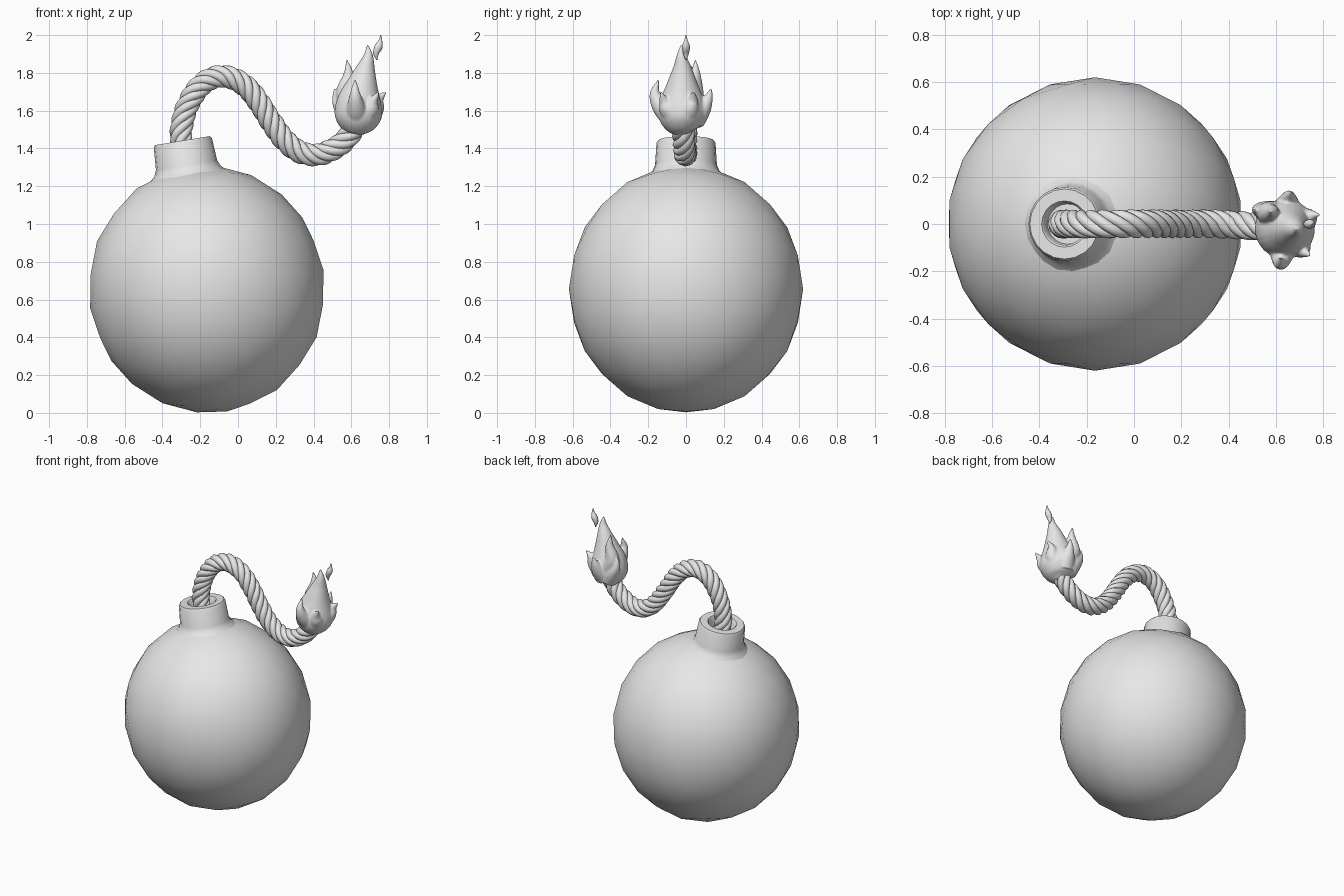
import bpy, bmesh, math
from mathutils import Vector, Matrix

cube = bpy.data.objects.get("Cube")
if cube:
    bpy.data.objects.remove(cube, do_unlink=True)

grey = bpy.data.materials.new("plain_grey")
grey.use_nodes = True
grey.diffuse_color = (0.8, 0.8, 0.8, 1)
grey.node_tree.nodes["Principled BSDF"].inputs["Base Color"].default_value = (0.8, 0.8, 0.8, 1)


def finish(name, bm, sharp=40):
    """Turn a bmesh into a smooth shaded object with sharp creases."""
    bmesh.ops.recalc_face_normals(bm, faces=bm.faces)
    mesh = bpy.data.meshes.new(name)
    bm.to_mesh(mesh)
    bm.free()
    mesh.materials.append(grey)
    for p in mesh.polygons:
        p.use_smooth = True
    mesh.set_sharp_from_angle(angle=math.radians(sharp))
    obj = bpy.data.objects.new(name, mesh)
    bpy.context.collection.objects.link(obj)
    return obj


def spline(points, steps):
    """Smooth path through points of any dimension."""
    pts = [Vector(p) for p in points]
    pts = [2 * pts[0] - pts[1]] + pts + [2 * pts[-1] - pts[-2]]
    out = []
    for a, b, c, d in zip(pts, pts[1:], pts[2:], pts[3:]):
        for i in range(steps):
            t = i / steps
            out.append((2 * b + (c - a) * t + (2 * a - 5 * b + 4 * c - d) * t * t
                        + (3 * b - a - 3 * c + d) * t ** 3) / 2)
    return out + [pts[-2]]


def sweep(bm, path, radii, sides):
    """Closed tube of varying radius along a path."""
    normal, rings = None, []
    for i, p in enumerate(path):
        tangent = (path[min(i + 1, len(path) - 1)] - path[max(i - 1, 0)]).normalized()
        if normal is None:
            normal = tangent.orthogonal()
        normal = (normal - tangent * normal.dot(tangent)).normalized()
        side = tangent.cross(normal)
        ring = []
        for k in range(sides):
            a = math.tau * k / sides
            ring.append(bm.verts.new(p + radii[i] * (normal * math.cos(a) + side * math.sin(a))))
        rings.append(ring)
    for r, s in zip(rings, rings[1:]):
        for k in range(sides):
            n = (k + 1) % sides
            bm.faces.new((r[k], r[n], s[n], s[k]))
    bm.faces.new(rings[0])
    bm.faces.new(rings[-1])


def tongue(bm, points, sides=16, steps=6):
    """Tapered shape from points given as x, y, z, radius."""
    samples = spline(points, steps)
    sweep(bm, [Vector(s[:3]) for s in samples], [max(s[3], 0.002) for s in samples], sides)


# Round body, slightly tall along its tilted axis
frame = Matrix.Translation((-0.165, 0, 0.655)) @ Matrix.Rotation(math.radians(-9.3), 4, 'Y')
bm = bmesh.new()
bmesh.ops.create_icosphere(bm, subdivisions=3, radius=1,
                           matrix=frame @ Matrix.Diagonal((0.626, 0.62, 0.656, 1)))
finish("body", bm)

# Collar with a recessed hole
profile = [(0.215, 0.60), (0.178, 0.632), (0.164, 0.665), (0.156, 0.785), (0.148, 0.797),
           (0.098, 0.797), (0.09, 0.788), (0.085, 0.72), (0, 0.72)]
bm = bmesh.new()
verts = [bm.verts.new((r, 0, z)) for r, z in profile]
edges = [bm.edges.new(pair) for pair in zip(verts, verts[1:])]
bmesh.ops.spin(bm, geom=verts + edges, cent=(0, 0, 0), axis=(0, 0, 1),
               angle=math.tau, steps=20)
bmesh.ops.remove_doubles(bm, verts=bm.verts, dist=0.0005)
bm.transform(frame)
finish("collar", bm)

# Fuse: strands twisted round one curved centre line
centre = spline([(-0.285, 0, 1.36), (-0.302, 0, 1.48), (-0.27, 0, 1.62), (-0.19, 0, 1.74),
                 (-0.085, 0, 1.782), (0.02, 0, 1.745), (0.1, 0, 1.66), (0.17, 0, 1.55),
                 (0.25, 0, 1.44), (0.34, 0, 1.376), (0.44, -0.005, 1.37),
                 (0.54, -0.01, 1.42), (0.605, -0.015, 1.49), (0.635, -0.015, 1.56)], 14)
STRANDS, PITCH = 5, 0.3
bm = bmesh.new()
for s in range(STRANDS):
    length, path = 0, []
    for i, p in enumerate(centre):
        before, after = centre[max(i - 1, 0)], centre[min(i + 1, len(centre) - 1)]
        length += (p - before).length
        tangent = (after - before).normalized()
        u = Vector((0, 1, 0))
        v = tangent.cross(u)
        a = math.tau * (length / PITCH + s / STRANDS)
        path.append(p + 0.037 * (u * math.cos(a) + v * math.sin(a)))
    sweep(bm, path, [0.024] * len(path), 8)
finish("fuse_rope", bm, 80)

# Flame: a main plume and curling side tongues, fused together
bm = bmesh.new()
tongue(bm, [(0.635, -0.01, 1.475, 0.03), (0.635, -0.015, 1.505, 0.088), (0.637, -0.02, 1.57, 0.125),
            (0.642, -0.02, 1.65, 0.118), (0.658, -0.02, 1.74, 0.083), (0.675, -0.02, 1.82, 0.052),
            (0.69, -0.025, 1.89, 0.026), (0.686, -0.025, 1.95, 0.004)], 24)
side_tongues = [
    [(0.67, 0, 1.56), (0.725, 0.02, 1.61), (0.745, 0.035, 1.66), (0.785, 0.04, 1.70)],
    [(0.62, 0.03, 1.60), (0.568, 0.045, 1.69), (0.585, 0.05, 1.79), (0.577, 0.05, 1.87)],
    [(0.63, -0.06, 1.56), (0.625, -0.13, 1.62), (0.62, -0.165, 1.69), (0.62, -0.145, 1.765)],
    [(0.66, -0.05, 1.56), (0.70, -0.095, 1.61), (0.715, -0.115, 1.65), (0.745, -0.135, 1.70)],
    [(0.60, 0.03, 1.55), (0.56, 0.05, 1.60), (0.525, 0.06, 1.65), (0.51, 0.06, 1.72)],
    [(0.64, 0.04, 1.56), (0.65, 0.085, 1.61), (0.655, 0.115, 1.66), (0.665, 0.135, 1.72)],
]
for points in side_tongues:
    tongue(bm, [(*p, r) for p, r in zip(points, (0.07, 0.05, 0.028, 0.004))])
flame = finish("flame", bm, 80)
remesh = flame.modifiers.new("fuse", 'REMESH')
remesh.mode = 'VOXEL'
remesh.voxel_size = 0.007
remesh.use_smooth_shade = True
soften = flame.modifiers.new("soften", 'SMOOTH')
soften.factor = 0.5
soften.iterations = 3

# Loose spark above the plume
bm = bmesh.new()
tongue(bm, [(0.735, 0, 1.868, 0.002), (0.731, 0, 1.905, 0.016), (0.745, 0, 1.94, 0.021),
            (0.754, 0, 1.97, 0.01), (0.755, 0, 2.0, 0.002)], 8, 3)
finish("spark", bm, 60)
